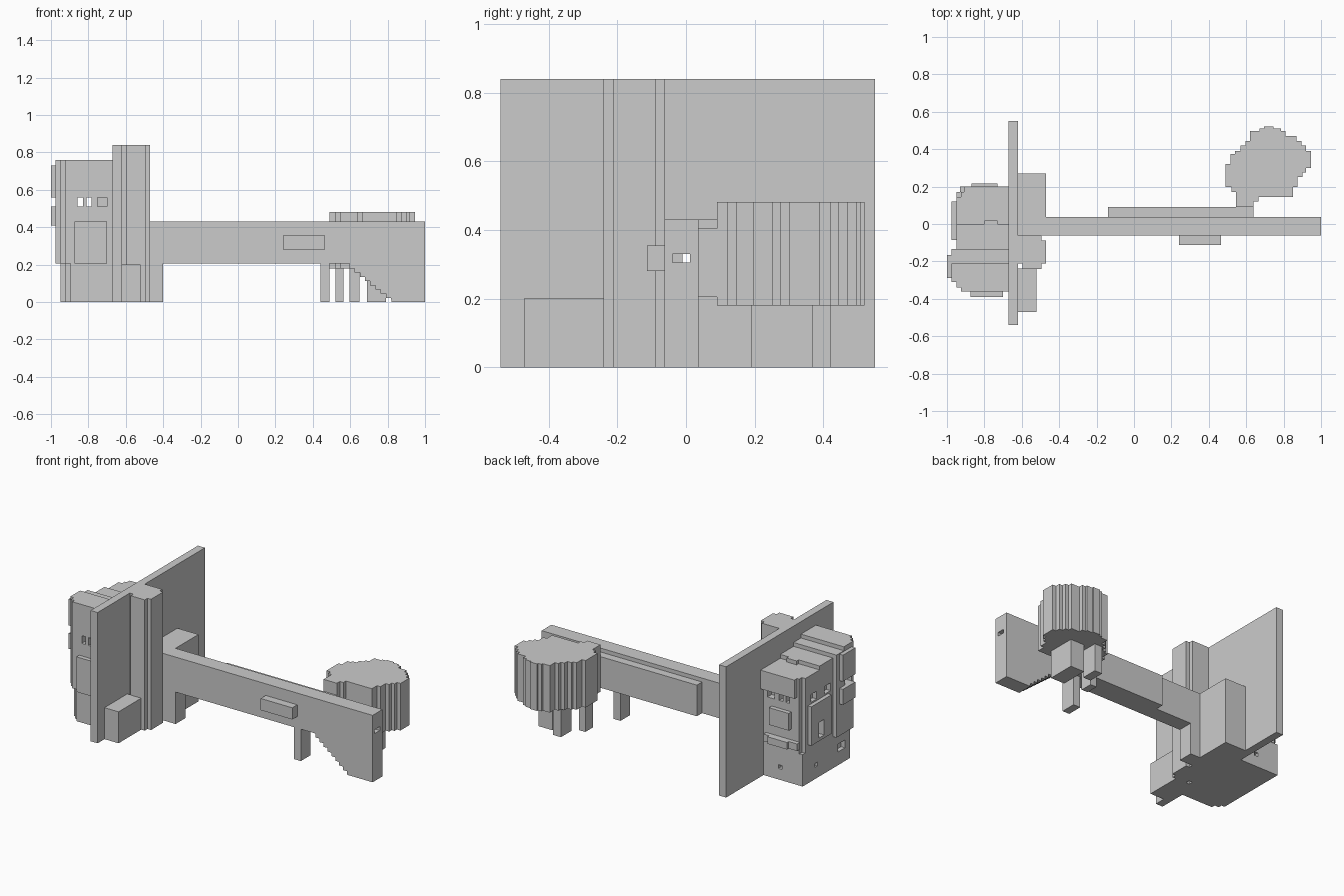
import bpy, bmesh


def prism(name, pts, a, b, axis='z'):
    """Extrude a 2D outline from a to b (z: points are x,y / y: points are x,z)."""
    def put(p, h):
        return (p[0], p[1], h) if axis == 'z' else (p[0], h, p[1])
    bm = bmesh.new()
    lo = [bm.verts.new(put(p, a)) for p in pts]
    hi = [bm.verts.new(put(p, b)) for p in pts]
    bm.faces.new(lo)
    bm.faces.new(hi)
    for i in range(len(pts)):
        j = (i + 1) % len(pts)
        bm.faces.new((lo[i], lo[j], hi[j], hi[i]))
    bmesh.ops.recalc_face_normals(bm, faces=bm.faces)
    me = bpy.data.meshes.new(name)
    bm.to_mesh(me)
    bm.free()
    ob = bpy.data.objects.new(name, me)
    bpy.context.collection.objects.link(ob)
    return ob


def box(name, x, y, z):
    return prism(name, [(x[0], y[0]), (x[1], y[0]), (x[1], y[1]), (x[0], y[1])], *z)


def cut(objs, x, y, z):
    c = box("cutter", x, y, z)
    c.hide_render = True
    c.hide_viewport = True
    c.display_type = 'WIRE'
    for ob in objs:
        m = ob.modifiers.new("cut", 'BOOLEAN')
        m.operation = 'DIFFERENCE'
        m.solver = 'EXACT'
        m.object = c


# Large upright panel with stepped column and blocks on its right side
panel = box("wall_panel", (-.67, -.62), (-.54, .55), (0, .84))
prism("column", [(-.595, -.24), (-.495, -.24), (-.495, -.212), (-.47, -.212), (-.47, -.088),
                 (-.495, -.088), (-.495, -.062), (-.62, -.062), (-.62, -.212), (-.595, -.212)], 0, .84)
box("front_block", (-.62, -.52), (-.47, -.238), (0, .202))
block = box("rear_block", (-.62, -.47), (-.062, .27), (0, .43))

# Long beam with a stair-stepped end leg
outline = [(-.47, .43), (-.47, 0), (-.40, 0), (-.40, .205), (.44, .205), (.44, 0),
           (.49, 0), (.49, .205), (.595, .205)]
n = 8
for i in range(n):
    x, z = .595 + .028 * i, .18 - .0225 * i
    outline += [(x, z), (x + .028, z)]
outline += [(.82, 0), (1, 0), (1, .43)]
beam = prism("beam", outline, -.062, .037, 'y')
box("beam_front_plate", (.24, .465), (-.113, -.062), (.28, .355))
box("beam_back_rail", (-.14, .64), (.037, .09), (.205, .405))

# Round table with a stepped edge: (y start, x min, x max)
rows = [(.09, .545, .64), (.12, .545, .665), (.145, .545, .85), (.172, .52, .85),
        (.197, .49, .875), (.25, .49, .90), (.275, .49, .92), (.30, .49, .945),
        (.32, .515, .945), (.375, .54, .945), (.39, .57, .92), (.42, .595, .895),
        (.445, .62, .87), (.47, .62, .81), (.497, .67, .785), (.51, .695, .745)]
ends = [r[0] for r in rows[1:]] + [.52]
right, left = [], []
for (y, x0, x1), y1 in zip(rows, ends):
    right += [(x1, y), (x1, y1)]
    left += [(x0, y), (x0, y1)]
pts = []
for p in right + left[::-1]:
    if not pts or p != pts[-1]:
        pts.append(p)
prism("round_table_top", pts, .18, .482)
for x, y in [((.52, .565), (.2, .28)), ((.595, .65), (.315, .42)), ((.69, .79), (.19, .37))]:
    box("table_leg", x, y, (0, .18))

# Cabin behind the panel: plinth, body and stepped roof
plinth = prism("cabin_base", [(-.67, -.36), (-.895, -.36), (-.895, -.335), (-.925, -.335), (-.925, -.31),
                              (-.948, -.31), (-.948, .17), (-.67, .17)], 0, .205)
body = prism("cabin_body", [(-.67, -.362), (-.925, -.362), (-.925, -.34), (-.95, -.34), (-.95, -.31),
                            (-.975, -.31), (-.975, -.135), (-.95, -.135), (-.95, .145),
                            (-.925, .145), (-.925, .172), (-.67, .172)], .205, .685)
box("rear_brow", (-.91, -.67), (.172, .2), (.565, .685))
box("roof_step_low", (-.95, -.67), (-.135, 0), (.685, .71))
box("roof_tab", (-.80, -.73), (0, .02), (.685, .71))
box("roof_step_mid", (-.975, -.67), (-.21, -.135), (.685, .735))
prism("roof_step_high", [(-.67, -.362), (-.925, -.362), (-.925, -.34), (-.95, -.34), (-.95, -.31),
                         (-.975, -.31), (-.975, -.21), (-.67, -.21)], .685, .76)

# Raised plates, ledge and side door on the cabin
front_door = box("cabin_front_door", (-.875, -.70), (-.39, -.362), (.205, .43))
box("cabin_rear_plate", (-.87, -.73), (.172, .2), (.35, .46))
box("cabin_rear_ledge", (-.93, -.69), (.172, .2), (.235, .28))
box("cabin_rear_ledge_lip", (-.87, -.73), (.2, .217), (.235, .28))
door = box("cabin_side_door", (-.975, -.95), (-.085, .12), (.25, .5))
for z in [(.41, .51), (.56, .73)]:
    box("cabin_side_visor", (-1, -.975), (-.29, -.165), z)

# Window slots, notches and the tunnel along the beam
for x in [(-.857, -.83), (-.81, -.783)]:
    cut([body], x, (-.6, .4), (.51, .56))
cut([body], (-.75, -.70), (.13, .3), (.51, .56))
cut([body], (-.75, -.70), (-.5, -.335), (.51, .56))
for y in [(-.29, -.22), (-.11, -.05), (.03, .09)]:
    cut([body], (-1.1, -.92), y, (.51, .56))
cut([body, door], (-1.1, -.90), (-.01, .04), (.27, .37))
cut([plinth], (-1.1, -.92), (-.26, -.19), (.085, .135))
cut([plinth], (-1.1, -.92), (.02, .045), (.075, .1))
cut([plinth], (-.80, -.775), (.14, .3), (.07, .095))
cut([beam], (.95, 1.1), (-.04, -.01), (.305, .33))
cut([beam, block, panel, body, door], (-1.2, 1.2), (-.0105, .0115), (.305, .33))
